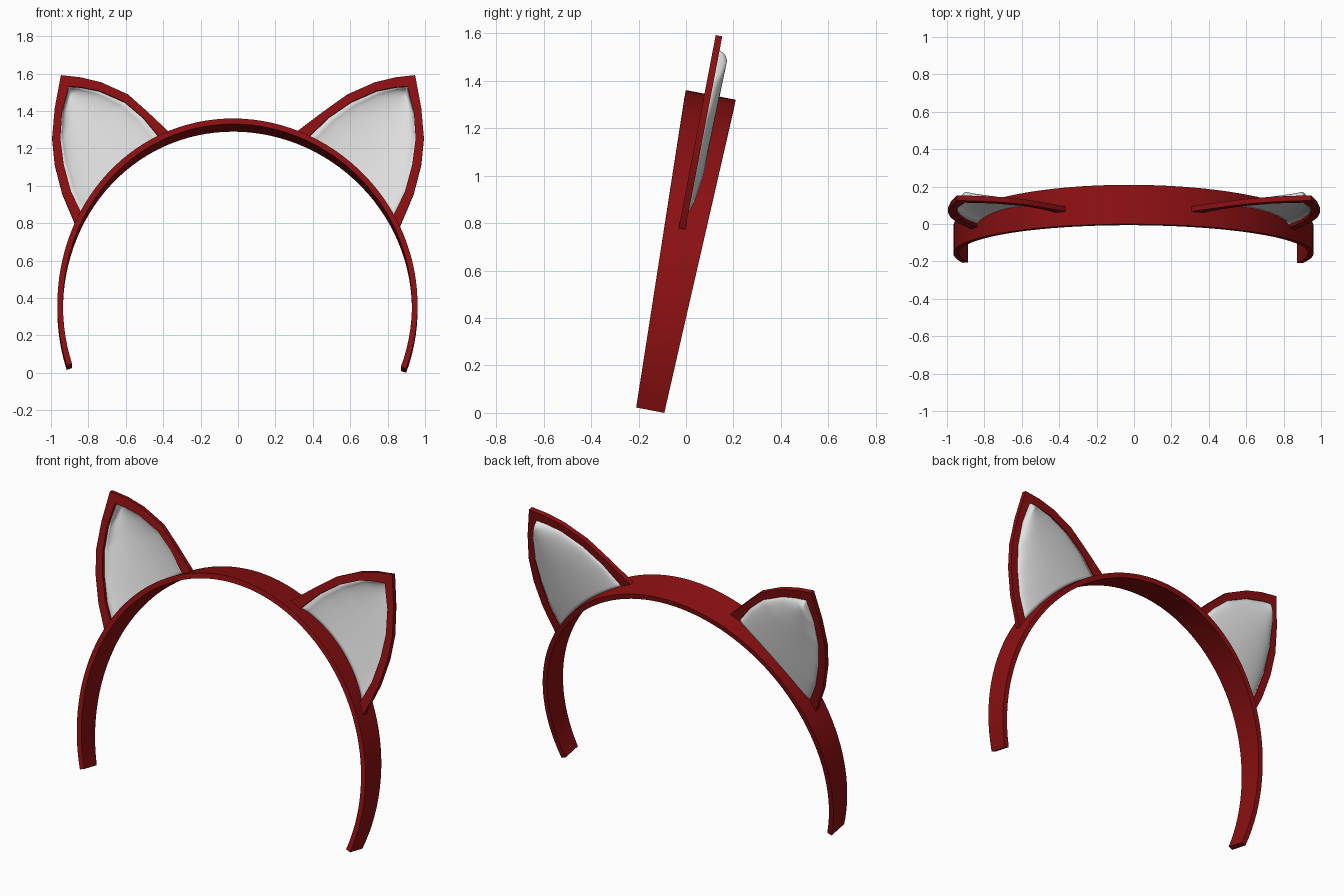
import bpy, bmesh, math

if "Cube" in bpy.data.objects:
    bpy.data.objects.remove(bpy.data.objects["Cube"])

A, B, ZC = 0.963, 0.99, 0.35      # band ellipse radii and centre height
V0 = -0.013                       # ear plane offset across the band


def material(name, rgb):
    m = bpy.data.materials.new(name)
    m.diffuse_color = (*rgb, 1)
    m.use_nodes = True
    m.node_tree.nodes["Principled BSDF"].inputs["Base Color"].default_value = m.diffuse_color
    return m


red = material("dark red", (0.26, 0.005, 0.006))
grey = material("light grey", (0.76, 0.76, 0.76))


def place(x, z, v):
    """Point in the plane leaning backwards, v = offset towards the back."""
    return (x, -0.15 + (z - 0.015) * 0.192 + 0.982 * v, z - 0.189 * v)


def shift(z):
    return -0.003 - 0.025 * (z - ZC) ** 2


def arc(a, inset=0.0):
    z = ZC + (B - inset) * math.sin(a)
    return (A - inset) * math.cos(a) + shift(z), z


def arc_angle(x, z):
    return math.atan2((z - ZC) / B, (x - shift(z)) / A)


def build(name, verts, faces, mat, angle):
    me = bpy.data.meshes.new(name)
    me.from_pydata(verts, [], faces)
    bm = bmesh.new()
    bm.from_mesh(me)
    bmesh.ops.remove_doubles(bm, verts=bm.verts, dist=1e-5)
    bmesh.ops.recalc_face_normals(bm, faces=bm.faces)
    bm.to_mesh(me)
    bm.free()
    me.materials.append(mat)
    ob = bpy.data.objects.new(name, me)
    bpy.context.collection.objects.link(ob)
    bpy.ops.object.select_all(action='DESELECT')
    ob.select_set(True)
    bpy.context.view_layer.objects.active = ob
    bpy.ops.object.shade_smooth_by_angle(angle=math.radians(angle))
    return ob


def sweep(name, rings, mat, angle):
    """Join four-point sections into a closed bar."""
    verts = [p for r in rings for p in r]
    n = len(rings)
    faces = [(4 * i + k, 4 * i + (k + 1) % 4, 4 * i + 4 + (k + 1) % 4, 4 * i + 4 + k)
             for i in range(n - 1) for k in range(4)]
    faces += [(3, 2, 1, 0), tuple(range(4 * n - 4, 4 * n))]
    return build(name, verts, faces, mat, angle)


# Head band: wider at the top, narrow at the ends
rings = []
N = 72
a0, a1 = math.radians(-20), math.radians(199)
for i in range(N + 1):
    a = a0 + (a1 - a0) * i / N
    xo, zo = arc(a)
    xi, zi = arc(a, 0.03)
    w = 0.06 + 0.047 * zo / 1.34
    rings.append([place(xo, zo, -w), place(xo, zo, w), place(xi, zi, w), place(xi, zi, -w)])
sweep("head_band", rings, red, 35)

# Ear rim: outer and inner outline, from the inner foot over the tip to the outer foot
RIM = [(.307, 1.28, .366, 1.245), (.457, 1.393, .484, 1.36), (.585, 1.484, .605, 1.443),
       (.73, 1.548, .742, 1.503), (.84, 1.575, .84, 1.522), (.947, 1.587, .905, 1.527),
       (.98, 1.41, .941, 1.39), (.994, 1.25, .95, 1.25), (.98, 1.11, .932, 1.11),
       (.94, .955, .893, .965), (.863, .773, .83, .835)]


def side_x(x, side):
    if side > 0:
        return x
    return -(x + 0.06 * max(0, (0.6 - x) / 0.3))


def along(pts, s):
    f = s * (len(pts) - 1)
    i = min(int(f), len(pts) - 2)
    f -= i
    return [p + (q - p) * f for p, q in zip(pts[i], pts[i + 1])]


for side, label in ((1, "right"), (-1, "left")):
    rim = [(side_x(a, side), b, side_x(c, side), d) for a, b, c, d in RIM]
    rings = [[place(a, b, V0 - .014), place(a, b, V0 + .014),
              place(c, d, V0 + .014), place(c, d, V0 - .014)] for a, b, c, d in rim]
    sweep(label + "_ear_rim", rings, red, 20)

    # Ear lining: a pocket bulging backwards, its lower edge following the band
    upper = [r[2:] for r in rim[:6]]
    outer = [r[2:] for r in rim[:4:-1]]
    g0, g1 = arc_angle(*upper[0]), arc_angle(*outer[0])
    e0, e1 = arc(g0, .01), arc(g1, .01)
    R, C = 30, 20
    verts = []
    for i in range(R + 1):
        s = i / R
        p, q = along(upper, s), along(outer, s)
        h = (0.042 + 0.006 * s) * min(1, (1 - s) / 0.12) ** 0.5
        for j in range(C + 1):
            t = j / C
            m = arc(g0 + (g1 - g0) * t, .01)
            x, z = [p[k] + (q[k] - p[k]) * t
                    + (m[k] - e0[k] - (e1[k] - e0[k]) * t) * (1 - s) for k in (0, 1)]
            verts.append(place(x, z, V0 + .004 + h * max(0, math.sin(math.pi * t)) ** 0.6))
    faces = [(i * (C + 1) + j, i * (C + 1) + j + 1, (i + 1) * (C + 1) + j + 1, (i + 1) * (C + 1) + j)
             for i in range(R) for j in range(C)]
    lining = build(label + "_ear_lining", verts, faces, grey, 50)
    mod = lining.modifiers.new("thickness", 'SOLIDIFY')
    mod.thickness = 0.004
    mod.offset = 0
